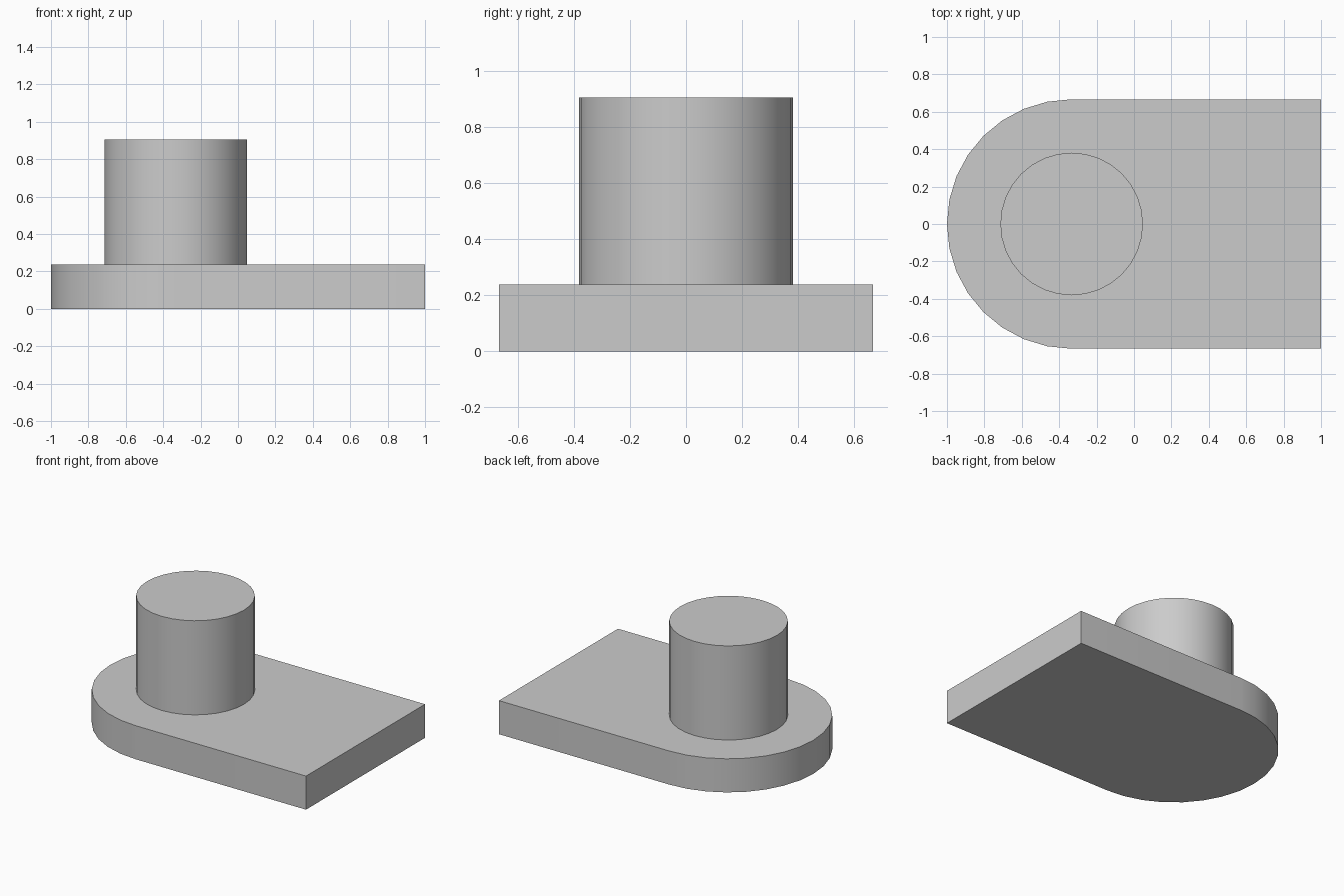
import bpy
import bmesh
from math import sin, cos, pi, radians

cube = bpy.data.objects.get("Cube")
if cube:
    bpy.data.objects.remove(cube, do_unlink=True)

CENTRE_X = -1 / 3      # shared axis of the rounded end and the post
PLATE_RADIUS = 2 / 3
POST_RADIUS = 0.381
PLATE_TOP = 0.238
POST_TOP = 0.905
SEGMENTS = 32

grey = bpy.data.materials.new("plain grey")
grey.use_nodes = True
colour = (0.6, 0.6, 0.6, 1)
grey.diffuse_color = colour
grey.node_tree.nodes["Principled BSDF"].inputs["Base Color"].default_value = colour


def arc(radius, start, steps):
    """Points around the shared axis, anticlockwise from the start angle."""
    angles = [start + 2 * pi * i / SEGMENTS for i in range(steps)]
    return [(CENTRE_X + radius * cos(a), radius * sin(a)) for a in angles]


def extruded(name, outline, bottom, top):
    """Solid with the given outline, smooth on its curved sides."""
    bm = bmesh.new()
    base = bm.faces.new([bm.verts.new((x, y, bottom)) for x, y in outline])
    result = bmesh.ops.extrude_face_region(bm, geom=[base], use_keep_orig=True)
    verts = [v for v in result["geom"] if isinstance(v, bmesh.types.BMVert)]
    bmesh.ops.translate(bm, verts=verts, vec=(0, 0, top - bottom))
    bmesh.ops.recalc_face_normals(bm, faces=bm.faces)
    mesh = bpy.data.meshes.new(name)
    bm.to_mesh(mesh)
    bm.free()
    mesh.materials.append(grey)
    obj = bpy.data.objects.new(name, mesh)
    bpy.context.collection.objects.link(obj)
    bpy.ops.object.select_all(action="DESELECT")
    obj.select_set(True)
    bpy.context.view_layer.objects.active = obj
    bpy.ops.object.shade_smooth_by_angle(angle=radians(30))
    return obj


# Base plate: half-round on the right, square on the left
plate_outline = arc(PLATE_RADIUS, pi / 2, SEGMENTS // 2 + 1)
plate_outline += [(1, -PLATE_RADIUS), (1, PLATE_RADIUS)]
extruded("base_plate", plate_outline, 0, PLATE_TOP)

# Round post standing on the plate
extruded("post", arc(POST_RADIUS, 0, SEGMENTS), PLATE_TOP, POST_TOP)
